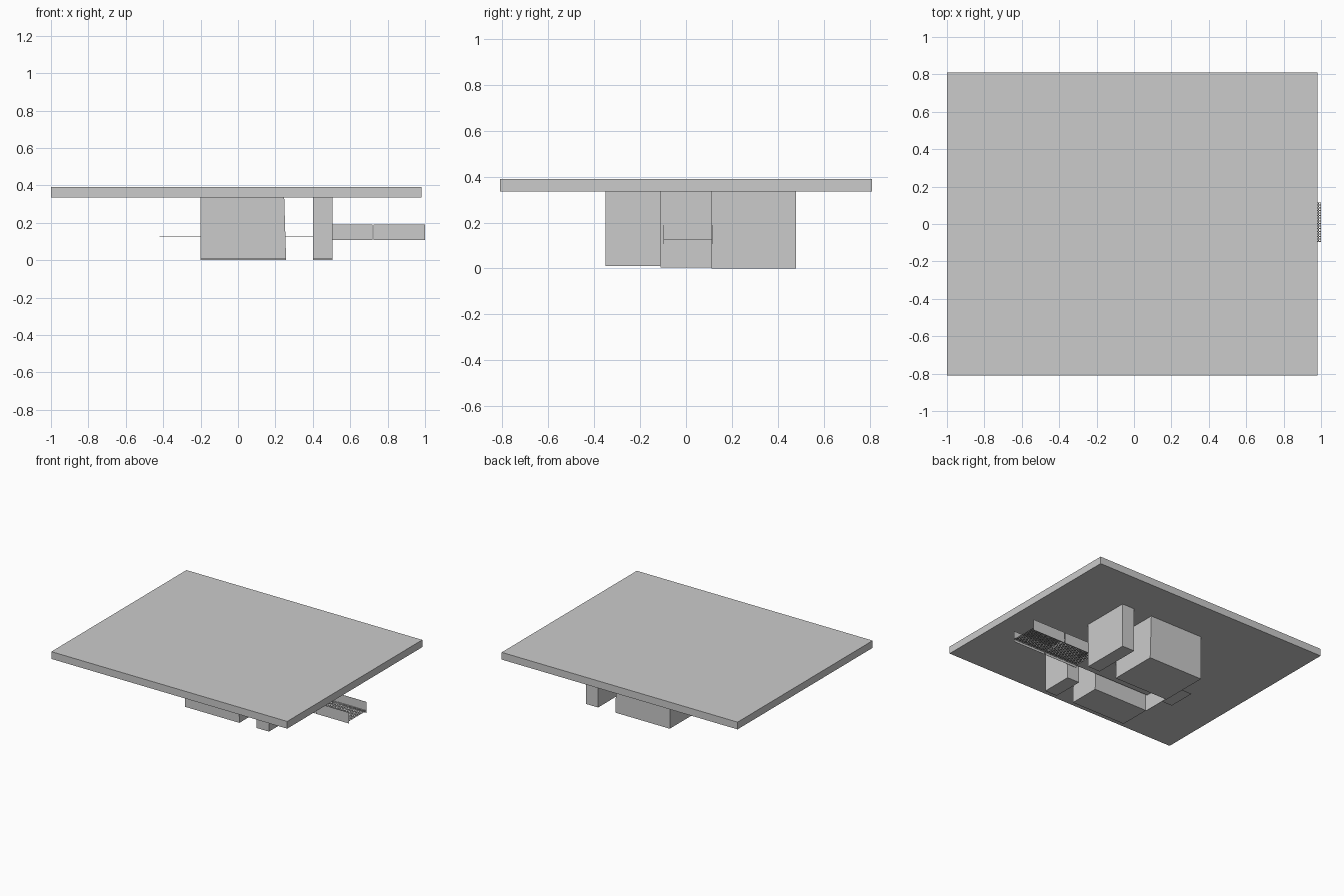
import bpy, bmesh
from mathutils import Vector

if "Cube" in bpy.data.objects:
    bpy.data.objects.remove(bpy.data.objects["Cube"])


def make(name, bm):
    bmesh.ops.recalc_face_normals(bm, faces=bm.faces[:])
    me = bpy.data.meshes.new(name)
    bm.to_mesh(me)
    bm.free()
    ob = bpy.data.objects.new(name, me)
    bpy.context.collection.objects.link(ob)
    return ob


def box(name, x0, x1, y0, y1, z0, z1, flare=0.0):
    """Box from its limits; flare pushes the lower right edge outwards."""
    bm = bmesh.new()
    bmesh.ops.create_cube(bm, size=1)
    for v in bm.verts:
        right, low = v.co.x > 0, v.co.z < 0
        v.co = Vector((x1 if right else x0,
                       y1 if v.co.y > 0 else y0,
                       z0 if low else z1))
        if right and low:
            v.co.x += flare
    return make(name, bm)


def perforated_floor(name, x0, x1, y0, y1, z, nx, ny):
    """Flat sheet with a regular pattern of square holes."""
    bm = bmesh.new()
    bmesh.ops.create_grid(bm, x_segments=nx, y_segments=ny, size=0.5)
    for v in bm.verts:
        v.co = Vector((x0 + (v.co.x + 0.5) * (x1 - x0),
                       y0 + (v.co.y + 0.5) * (y1 - y0), z))
    cells = bm.faces[:]
    bmesh.ops.inset_individual(bm, faces=cells, thickness=0.004)
    bmesh.ops.delete(bm, geom=cells, context='FACES')
    ob = make(name, bm)
    mod = ob.modifiers.new("thickness", 'SOLIDIFY')
    mod.thickness = 0.002
    mod.offset = 0
    return ob


# Ceiling slab
box("ceiling_slab", -1.0, 0.98, -0.81, 0.81, 0.335, 0.39)

# Hanging wall blocks on both sides of the tray passage
for side, y0, y1, z0 in (("front", -0.35, -0.11, 0.01), ("back", 0.11, 0.48, 0.0)):
    box(side + "_wide_block", -0.20, 0.247, y0, y1, z0, 0.335, 0.01)
    box(side + "_narrow_block", 0.402, 0.505, y0, y1, z0, 0.335)

# Thin panel closing the passage
box("passage_panel", -0.20, -0.197, -0.11, 0.11, 0.004, 0.335)

# Plain tray floor running through the passage
box("tray_floor", -0.42, 0.44, -0.095, 0.115, 0.124, 0.126)

# Perforated tray sections with side rails
for i, (x0, x1) in enumerate(((0.44, 0.718), (0.724, 1.0)), 1):
    perforated_floor(f"tray_mesh_{i}", x0, x1, -0.095, 0.115, 0.125, 20, 15)
    for side, y in (("front", -0.096), ("back", 0.114)):
        box(f"tray_{side}_rail_{i}", x0, x1, y - 0.001, y + 0.001, 0.107, 0.19)
